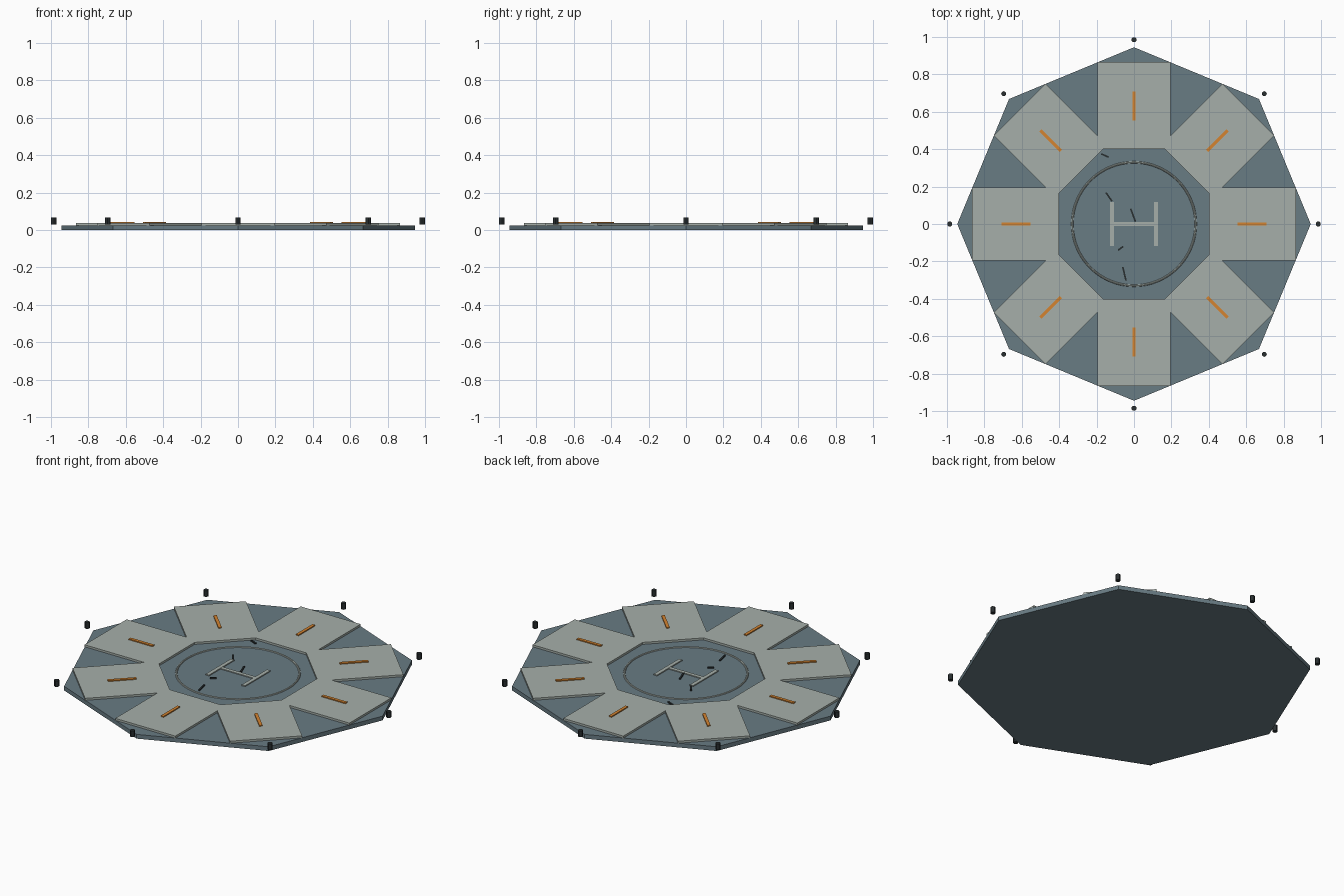
import bpy, math
from mathutils import Matrix, Vector

if "Cube" in bpy.data.objects:
    bpy.data.objects.remove(bpy.data.objects["Cube"], do_unlink=True)


def material(name, rgb):
    m = bpy.data.materials.new(name)
    m.use_nodes = True
    m.diffuse_color = (*rgb, 1)
    m.node_tree.nodes["Principled BSDF"].inputs["Base Color"].default_value = (*rgb, 1)
    return m


slate = material("slate deck", (0.14, 0.20, 0.23))
concrete = material("pale concrete", (0.38, 0.43, 0.40))
orange = material("orange marking", (0.66, 0.23, 0.03))
black = material("dark rubber", (0.022, 0.028, 0.03))

DECK = 0.025
PAD = 0.037


def finish(name, mat):
    ob = bpy.context.object
    ob.name = name
    ob.data.materials.append(mat)
    return ob


def box(name, mat, size, loc, turn=0):
    """Box whose centre is at loc, turned about the world z axis."""
    bpy.ops.mesh.primitive_cube_add(size=1)
    ob = finish(name, mat)
    ob.data.transform(Matrix.Translation(loc) @ Matrix.Diagonal((*size, 1)))
    ob.data.transform(Matrix.Rotation(turn, 4, 'Z'))
    return ob


def stroke(name, mat, a, b, width, z0, z1):
    """Flat bar on the deck between two points."""
    a, b = Vector(a), Vector(b)
    d, mid = b - a, (a + b) / 2
    ob = box(name, mat, (d.length, width, z1 - z0), (0, 0, 0), math.atan2(d.y, d.x))
    ob.location = (mid.x, mid.y, (z0 + z1) / 2)


# Octagonal deck with its corners on the axes
bpy.ops.mesh.primitive_cylinder_add(vertices=8, radius=0.945, depth=DECK,
                                    location=(0, 0, DECK / 2))
finish("deck", slate)

# Eight radial pads, each with a marking strip and a post beyond the corner
for i in range(8):
    a = i * math.pi / 4
    box(f"pad_{i}", concrete, (0.465, 0.392, PAD - DECK + 0.004),
        (0.6325, 0, (PAD + DECK - 0.004) / 2), a)
    box(f"marking_strip_{i}", orange, (0.155, 0.018, 0.01), (0.63, 0, PAD + 0.001), a)
    bpy.ops.mesh.primitive_cylinder_add(
        vertices=12, radius=0.0135, depth=0.036,
        location=(0.985 * math.cos(a), 0.985 * math.sin(a), 0.048))
    finish(f"edge_post_{i}", black)
    bpy.ops.object.shade_smooth_by_angle()

# Landing circle
bpy.ops.mesh.primitive_torus_add(major_radius=0.33, minor_radius=0.006,
                                 major_segments=64, minor_segments=8,
                                 location=(0, 0, DECK))
finish("landing_circle", concrete)

# Central landing marking
for x in (-0.118, 0.118):
    stroke("marking_upright", concrete, (x, -0.118), (x, 0.118), 0.022, DECK - 0.003, DECK + 0.006)
stroke("marking_crossbar", concrete, (-0.11, 0), (0.11, 0), 0.022, DECK - 0.003, DECK + 0.005)

# Scuffs on the deck
scuffs = [((-0.175, 0.375), (-0.135, 0.357)), ((-0.15, 0.168), (-0.118, 0.122)),
          ((-0.018, 0.082), (0.008, 0.012)), ((-0.085, -0.14), (-0.058, -0.12)),
          ((-0.06, -0.23), (-0.043, -0.302))]
for i, (p, q) in enumerate(scuffs):
    stroke(f"scuff_{i}", black, p, q, 0.009, DECK - 0.002, DECK + 0.007)
